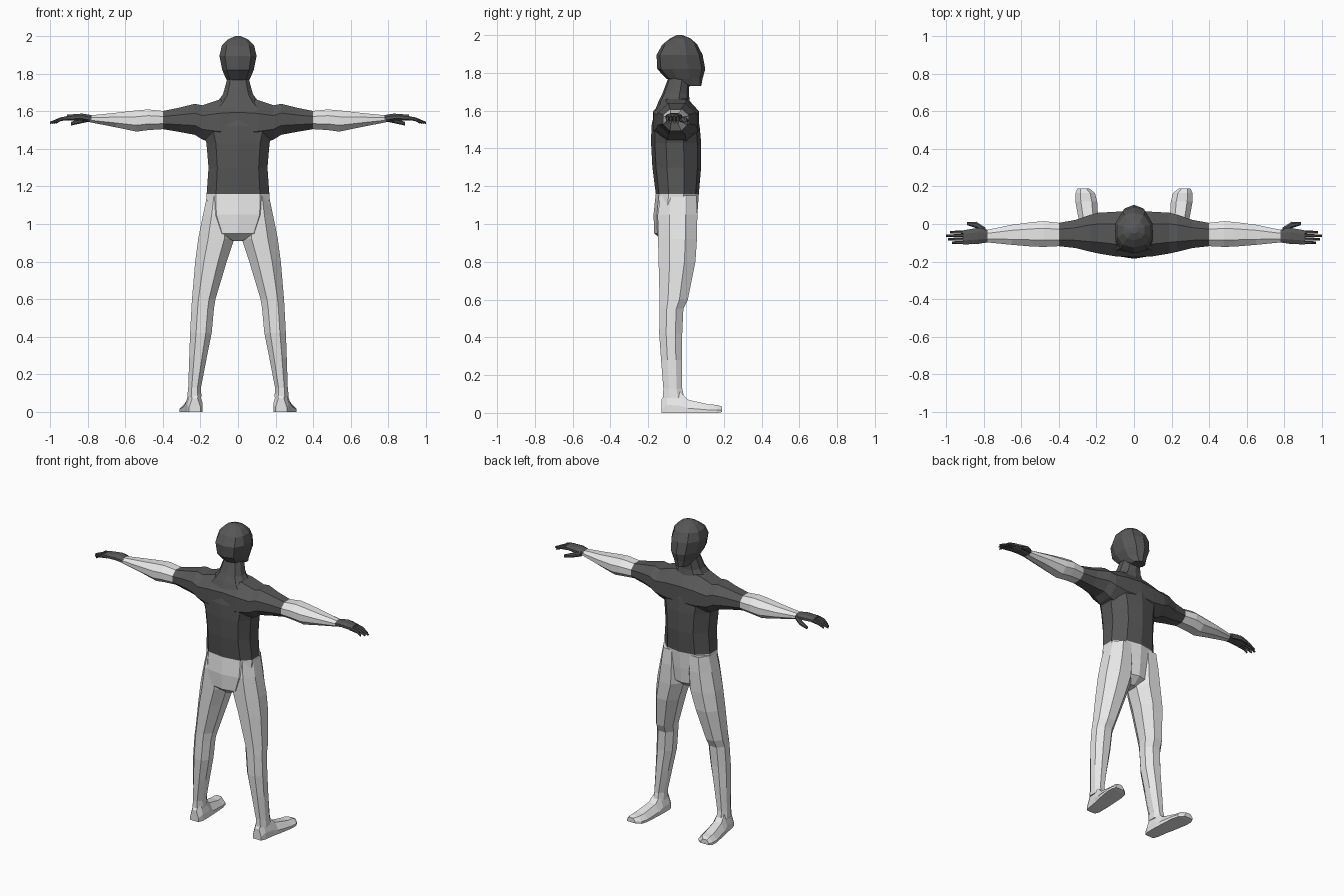
import bpy, bmesh


def material(name, value):
    m = bpy.data.materials.new(name)
    m.diffuse_color = (value, value, value, 1)
    return m


DARK = material("dark grey", 0.095)
LIGHT = material("light grey", 0.8)

# Cross-sections in a -1..1 square
TRUNK = [(0, 1), (.6, .85), (1, .3), (1, -.4), (.7, -.85),
         (0, -1), (-.7, -.85), (-1, -.4), (-1, .3), (-.6, .85)]
LIMB = [(.45, 1), (1, .4), (1, -.4), (.45, -1),
        (-.45, -1), (-1, -.4), (-1, .4), (-.45, 1)]
SOLE = [(-1, -1), (1, -1), (1, -.3), (.5, 1), (-.5, 1), (-1, -.3)]


def loft(name, axis, section, rings, side=1, dark=lambda c: True):
    """Skin rings (t, u0, u1, v0, v1) along an axis; dark(center) picks colour."""
    bm = bmesh.new()
    loops = []
    for t, u0, u1, v0, v1 in rings:
        loop = []
        for a, b in section:
            u = (u0 + u1) / 2 + a * (u1 - u0) / 2
            v = (v0 + v1) / 2 + b * (v1 - v0) / 2
            x, y, z = {"x": (t, u, v), "y": (u, t, v), "z": (u, v, t)}[axis]
            loop.append(bm.verts.new((x * side, y, z)))
        loops.append(loop)
    n = len(section)
    for a, b in zip(loops, loops[1:]):
        for i in range(n):
            j = (i + 1) % n
            bm.faces.new((a[i], a[j], b[j], b[i]))
    bm.faces.new(loops[0])
    bm.faces.new(loops[-1])
    bmesh.ops.recalc_face_normals(bm, faces=bm.faces)
    for f in bm.faces:
        f.material_index = 0 if dark(f.calc_center_median()) else 1
    mesh = bpy.data.meshes.new(name)
    bm.to_mesh(mesh)
    bm.free()
    mesh.materials.append(DARK)
    mesh.materials.append(LIGHT)
    ob = bpy.data.objects.new(name, mesh)
    bpy.context.collection.objects.link(ob)
    return ob


def symmetric(rows):
    return [(z, -w, w, back, front) for z, w, back, front in rows]


# Trunk from crotch to neck: light below the waist, dark above
loft("trunk", "z", TRUNK, symmetric([
    (.91, .03, -.12, 0), (.95, .12, -.168, .05), (1.05, .165, -.172, .06),
    (1.16, .167, -.16, .068), (1.30, .157, -.178, .08), (1.43, .168, -.185, .08),
    (1.52, .195, -.183, .072), (1.60, .17, -.165, .045), (1.65, .11, -.145, .02),
    (1.69, .08, -.125, .015), (1.77, .058, -.095, .02), (1.80, .05, -.08, .02)]),
    dark=lambda c: c.z > 1.16)

# Head with chin towards +y
loft("head", "z", TRUNK, symmetric([
    (1.73, .04, .01, .08), (1.77, .062, -.105, .088), (1.82, .084, -.152, .102),
    (1.895, .099, -.156, .088), (1.95, .086, -.125, .06),
    (1.982, .056, -.085, .025), (2.0, .015, -.05, -.02)]))

for side, label in ((1, "right"), (-1, "left")):
    # Shoulder and arm: dark sleeve, light forearm
    loft(label + "_arm", "x", LIMB, [
        (0, -.175, .07, 1.42, 1.67), (.10, -.172, .065, 1.42, 1.662),
        (.19, -.157, .06, 1.45, 1.632), (.23, -.148, .05, 1.475, 1.64),
        (.31, -.128, .022, 1.49, 1.62), (.40, -.118, .006, 1.505, 1.602),
        (.48, -.122, .015, 1.50, 1.61), (.54, -.12, .01, 1.492, 1.605),
        (.65, -.111, -.004, 1.515, 1.592), (.79, -.097, -.033, 1.542, 1.578)],
        side, lambda c: abs(c.x) < .4)

    # Hand: palm, thumb and four drooping fingers
    loft(label + "_palm", "x", LIMB, [
        (.78, -.098, -.03, 1.541, 1.58), (.83, -.106, -.02, 1.55, 1.588),
        (.91, -.109, -.034, 1.55, 1.582)], side)
    loft(label + "_thumb", "x", LIMB, [
        (.79, -.05, -.02, 1.545, 1.575), (.84, -.022, .012, 1.535, 1.562),
        (.89, -.006, .010, 1.524, 1.543)], side)
    for k, tip in enumerate((.97, .99, 1.0, .98)):
        y = -.099 + .0185 * k
        loft(f"{label}_finger_{k + 1}", "x", LIMB, [
            (.89, y - .009, y + .009, 1.555, 1.578),
            (.945, y - .008, y + .008, 1.548, 1.568),
            (tip, y - .006, y + .006, 1.533, 1.545)], side)

    # Leg from hip to ankle
    loft(label + "_leg", "z", LIMB, [
        (.08, .195, .27, -.122, -.01), (.13, .197, .265, -.12, -.02),
        (.28, .168, .26, -.132, -.02), (.42, .14, .255, -.142, -.02),
        (.55, .128, .248, -.14, -.014), (.60, .12, .245, -.14, .01),
        (.80, .06, .228, -.145, .05), (.92, .02, .212, -.148, .058),
        (1.05, .02, .186, -.15, .06), (1.15, .03, .165, -.135, .055)],
        side, lambda c: False)

    # Foot with flat sole and rounded toe
    loft(label + "_foot", "y", SOLE, [
        (-.13, .20, .26, 0, .07), (-.10, .188, .272, 0, .12),
        (-.03, .188, .282, 0, .11), (.01, .19, .292, 0, .07),
        (.12, .196, .312, 0, .045), (.165, .208, .312, 0, .042),
        (.19, .24, .30, .004, .034)], side, lambda c: False)
